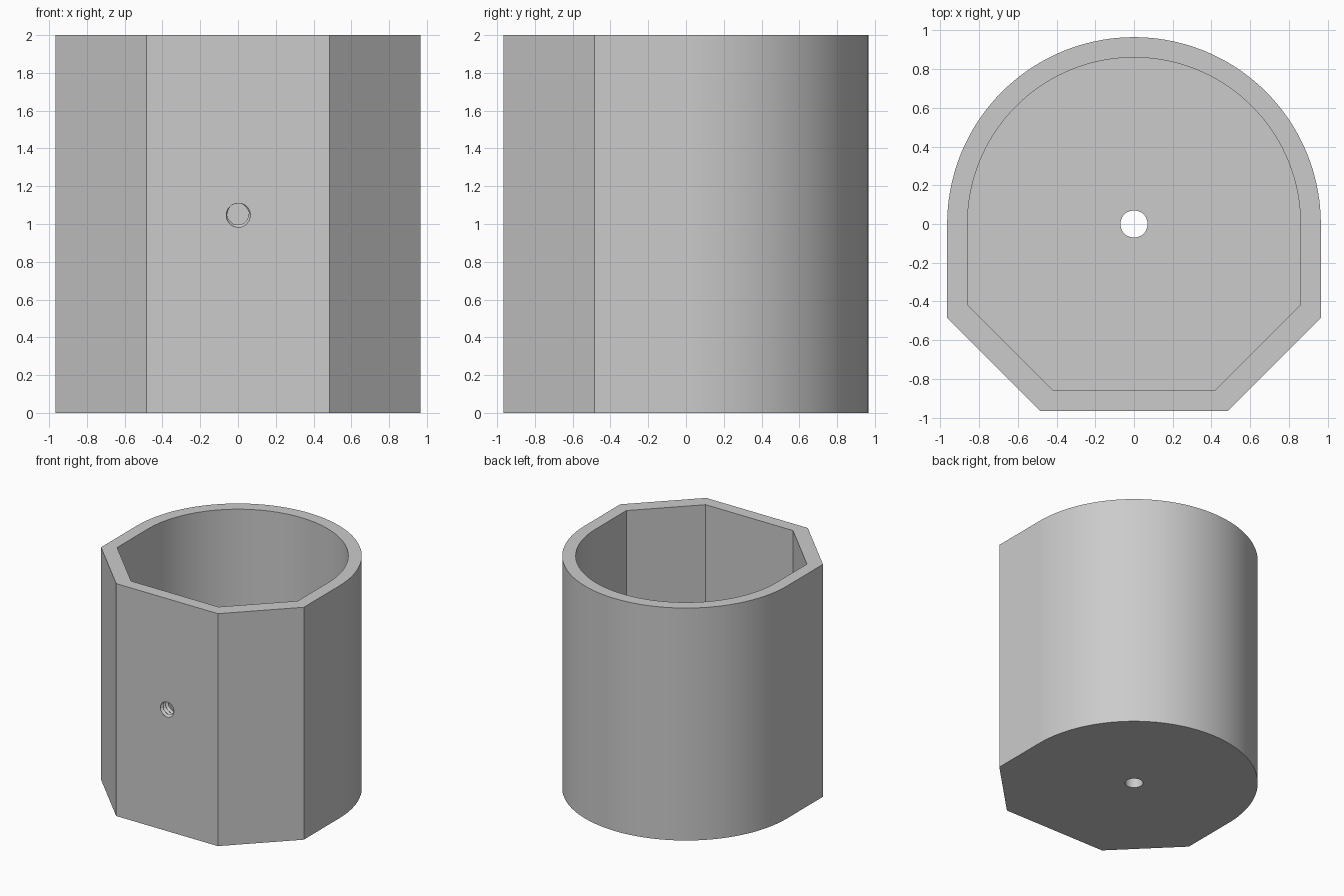
import bpy, bmesh
from math import sin, cos, pi

cube = bpy.data.objects.get("Cube")
if cube:
    bpy.data.objects.remove(cube)

HEIGHT, FLOOR = 2.0, 0.105

grey = bpy.data.materials.new("plain grey")
grey.use_nodes = True
colour = (0.6, 0.6, 0.6, 1)
grey.diffuse_color = colour
grey.node_tree.nodes["Principled BSDF"].inputs["Base Color"].default_value = colour


def make_object(name, bm):
    bmesh.ops.recalc_face_normals(bm, faces=bm.faces)
    mesh = bpy.data.meshes.new(name)
    bm.to_mesh(mesh)
    bm.free()
    mesh.materials.append(grey)
    obj = bpy.data.objects.new(name, mesh)
    bpy.context.collection.objects.link(obj)
    return obj


def skin(name, rings):
    """Join matching closed rings of points and cap both ends."""
    bm = bmesh.new()
    loops = [[bm.verts.new(p) for p in ring] for ring in rings]
    n = len(loops[0])
    for a, b in zip(loops, loops[1:]):
        for i in range(n):
            j = (i + 1) % n
            bm.faces.new((a[i], a[j], b[j], b[i]))
    bm.faces.new(loops[0])
    bm.faces.new(loops[-1])
    return make_object(name, bm)


def outline(radius, corner, z, steps=72):
    """Half round at the back, chamfered square at the front."""
    arc = [(radius * cos(pi * i / steps), radius * sin(pi * i / steps), z)
           for i in range(steps + 1)]
    return arc + [(-radius, -corner, z), (-corner, -radius, z),
                  (corner, -radius, z), (radius, -corner, z)]


def circle(radius, z, n=48):
    return [(radius * cos(2 * pi * i / n), radius * sin(2 * pi * i / n), z)
            for i in range(n)]


def thread_ring(y, n=32, pitch=0.036, minor=0.055, major=0.073):
    """One slice of a helical thread running along y."""
    ring = []
    for i in range(n):
        phase = (y / pitch + i / n) % 1
        r = minor + (major - minor) * abs(2 * phase - 1)
        a = 2 * pi * i / n
        ring.append((r * cos(a), y, (HEIGHT + FLOOR) / 2 + r * sin(a)))
    return ring


# Outer body
body = skin("cup_body", [outline(0.965, 0.484, z) for z in (0, HEIGHT)])

# Cavity, drain hole and threaded screw hole
cutters = [
    skin("cavity_cutter", [outline(0.86, 0.416, z) for z in (FLOOR, HEIGHT + 0.1)]),
    skin("drain_hole_cutter", [circle(0.07, z) for z in (-0.1, FLOOR + 0.1)]),
    skin("screw_hole_cutter", [thread_ring(-1.0 + 0.006 * k) for k in range(30)]),
]
for cutter in cutters:
    mod = body.modifiers.new(cutter.name, "BOOLEAN")
    mod.operation = "DIFFERENCE"
    mod.solver = "EXACT"
    mod.object = cutter

# Apply the cuts, then drop the cutters
bpy.context.view_layer.objects.active = body
for obj in bpy.context.selected_objects:
    obj.select_set(False)
body.select_set(True)
for mod in list(body.modifiers):
    bpy.ops.object.modifier_apply(modifier=mod.name)
for cutter in cutters:
    bpy.data.objects.remove(cutter)

bpy.ops.object.shade_smooth_by_angle(angle=pi / 6)
